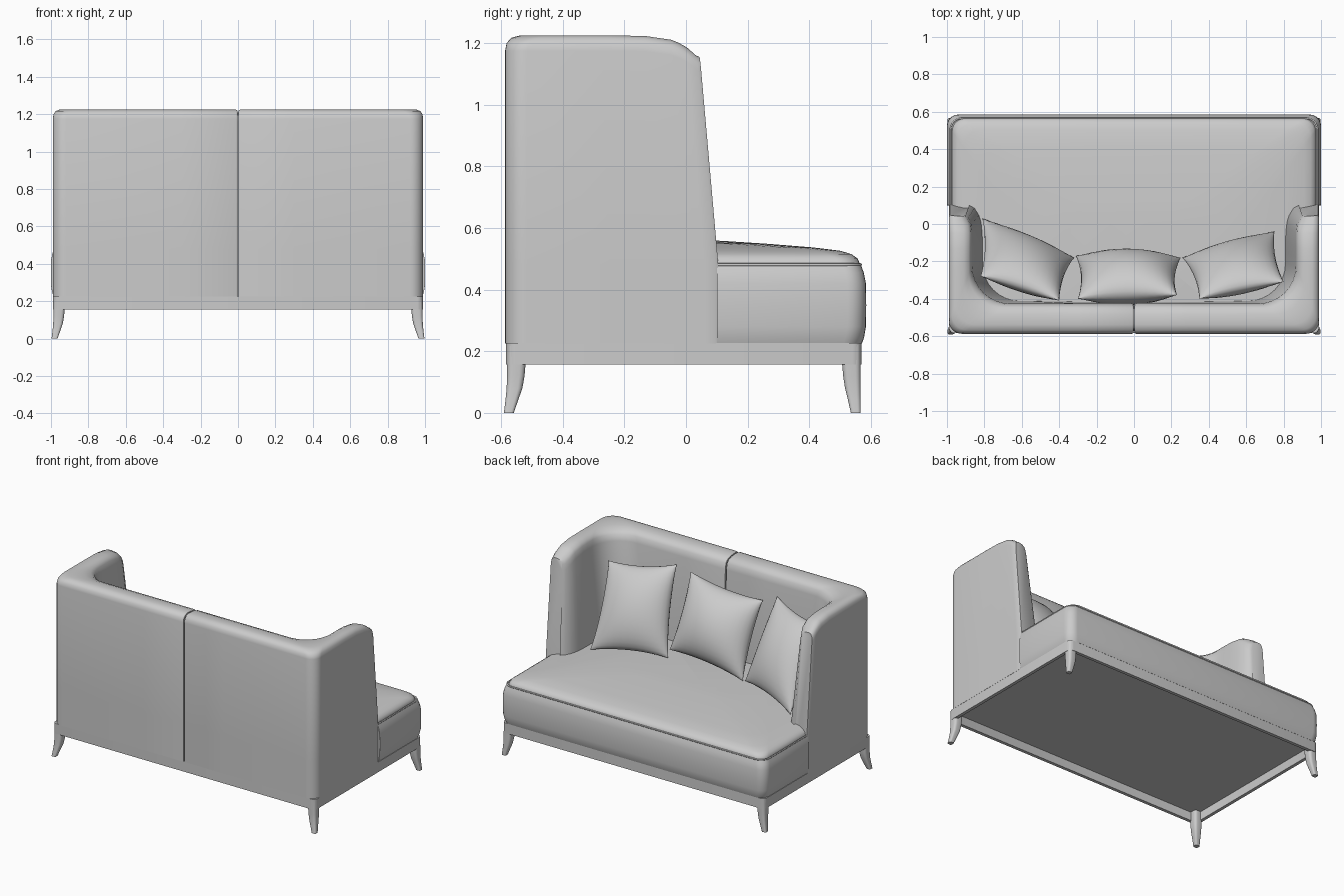
import bpy, bmesh, math
from mathutils import Vector

cube = bpy.data.objects.get("Cube")
if cube:
    bpy.data.objects.remove(cube, do_unlink=True)

GREY = (0.6, 0.6, 0.6, 1)
fabric = bpy.data.materials.new("grey_fabric")
fabric.use_nodes = True
fabric.diffuse_color = GREY
fabric.node_tree.nodes["Principled BSDF"].inputs["Base Color"].default_value = GREY


def finish(name, bm, angle=40):
    bmesh.ops.remove_doubles(bm, verts=bm.verts, dist=0.0002)
    bmesh.ops.recalc_face_normals(bm, faces=bm.faces)
    mesh = bpy.data.meshes.new(name)
    bm.to_mesh(mesh)
    bm.free()
    obj = bpy.data.objects.new(name, mesh)
    bpy.context.collection.objects.link(obj)
    mesh.materials.append(fabric)
    bpy.ops.object.select_all(action='DESELECT')
    obj.select_set(True)
    bpy.context.view_layer.objects.active = obj
    bpy.ops.object.shade_smooth_by_angle(angle=math.radians(angle))


def loft(name, rings, angle=40):
    """Skin closed rings of equal length and cap both ends."""
    bm = bmesh.new()
    rows = [[bm.verts.new(p) for p in ring] for ring in rings]
    for a, b in zip(rows, rows[1:]):
        for i in range(len(a)):
            j = (i + 1) % len(a)
            bm.faces.new((a[i], a[j], b[j], b[i]))
    bm.faces.new(rows[0])
    bm.faces.new(rows[-1])
    finish(name, bm, angle)


def rounded_rect(x0, x1, y0, y1, z, front_r, back_r, steps=6):
    pts = []
    corners = ((x1, y1, front_r, 0), (x0, y1, front_r, 1),
               (x0, y0, back_r, 2), (x1, y0, back_r, 3))
    for x, y, r, quarter in corners:
        cx = x - r if x == x1 else x + r
        cy = y - r if y == y1 else y + r
        for k in range(steps + 1):
            a = (quarter + k / steps) * math.pi / 2
            pts.append((cx + r * math.cos(a), cy + r * math.sin(a), z))
    return pts


def clamp(t):
    return max(0.0, min(1.0, t))


# Wrap-around back and arms: each station is outer, inner bottom, inner top, dip
half = [((.985, .105), (.88, .105), (.90, .10), 0),
        ((.99, .095), (.85, .09), (.885, .085), 0),
        ((.99, .06), (.825, .05), (.87, .05), 0),
        ((.99, .03), (.815, .02), (.867, .02), 0),
        ((.99, 0), (.81, -.01), (.865, 0), 0),
        ((.99, -.1), (.805, -.08), (.865, -.09), 0),
        ((.99, -.25), (.805, -.15), (.865, -.16), 0)]
for k in range(9):
    c, s = math.cos(k * math.pi / 16), math.sin(k * math.pi / 16)
    half.append(((.92 + .07 * c, -.517 - .07 * s),
                 (.605 + .2 * c, -.21 - .2 * s),
                 (.665 + .2 * c, -.225 - .2 * s), 0))
for x, dip in ((.3, 0), (.012, 0), (.004, .004), (.003, .015)):
    half.append(((x, -.587 + dip), (x, -.415 - dip), (x, -.425 - dip), dip))
mirrored = [tuple((-p[0], p[1]) for p in s[:3]) + (s[3],) for s in reversed(half)]


def wall_section(outer, low, top, dip):
    height = 1.225 - dip - 0.07 * clamp((outer[1] + .45) / .55) ** 8
    outer, low, top = Vector(outer), Vector(low), Vector(top)
    pts = [(outer, .225), (outer, .48)]
    for f, drop in ((0, .05), (.03, .025), (.12, .008), (.3, 0),
                    (.65, .004), (.85, .016), (.95, .035), (1, .075)):
        pts.append((outer.lerp(top, f), height - drop))
    pts += [(low, .48), (low, .225)]
    lean = .06 * clamp((outer.y + .4) / .5)
    return [(p.x, p.y - lean * clamp((z - .48) / .68), z) for p, z in pts]


loft("back_and_arms", [wall_section(*s) for s in half + mirrored], 50)

# Base rail as a hollow frame with a recessed bottom panel
bm = bmesh.new()
loops = []
for inset, z in ((0, .226), (0, .157), (.022, .157), (.022, .215)):
    ring = rounded_rect(-.989 + inset, .989 - inset, -.584 + inset, .57 - inset,
                        z, .03, .03, 4)
    loops.append([bm.verts.new(p) for p in ring])
for a, b in zip(loops, loops[1:]):
    for i in range(len(a)):
        j = (i + 1) % len(a)
        bm.faces.new((a[i], a[j], b[j], b[i]))
bm.faces.new(loops[0])
bm.faces.new(loops[-1])
finish("base_rail", bm)

# Splayed tapering legs
for side, sx in (("left", 1), ("right", -1)):
    for end, sy, edge in (("front", 1, .567), ("back", -1, .581)):
        rings = []
        for z, out, width in ((.22, -.001, .062), (.155, 0, .06), (.12, 0, .057),
                              (.08, .001, .051), (.04, .005, .041), (0, .01, .032)):
            xs = sorted((sx * (.987 + out), sx * (.987 + out - width)))
            y_out = edge + (out if sy < 0 else 0)
            ys = sorted((sy * y_out, sy * (y_out - width)))
            rings.append(rounded_rect(*xs, *ys, z, width * .3, width * .3, 4))
        loft(f"{end}_{side}_leg", rings)

# Padded front border of the seat
levels = ((.225, .014), (.245, .007), (.28, .001), (.35, 0), (.42, .001), (.455, .008), (.48, .017))
loft("seat_front_border",
     [rounded_rect(-1 + i, 1 - i, .10, .585 - i, z, .06, .001) for z, i in levels])

# Crowned seat cushion, running back under the arms
crown = ((.47, .018), (.485, .018), (.502, .026), (.515, .045), (.526, .08),
         (.537, .17), (.549, .32), (.558, .46), (.562, .54))
loft("seat_cushion",
     [rounded_rect(-.99 + i, .99 - i, -.45, .582 - i, z, .06 + i * .4, .001) for z, i in crown])

# Piping along the seat edge
path = rounded_rect(-.981, .981, .09, .566, .481, .06, .001)[:14]
path = [(.981, .10, .481)] + path + [(-.981, .10, .481)]
curve = bpy.data.curves.new("seat_piping", 'CURVE')
curve.dimensions = '3D'
curve.bevel_depth = .005
curve.bevel_resolution = 2
spline = curve.splines.new('POLY')
spline.points.add(len(path) - 1)
for point, co in zip(spline.points, path):
    point.co = (*co, 1)
piping = bpy.data.objects.new("seat_piping", curve)
bpy.context.collection.objects.link(piping)
curve.materials.append(fabric)


def pillow(name, low_a, low_b, top_b, top_a, puff, n=16):
    """Puffed pillow spanned between four corners with pinched edges."""
    a, b, c, d = map(Vector, (low_a, low_b, top_b, top_a))
    normal = (c - a).cross(d - b).normalized()
    bm = bmesh.new()
    for side in (1, -1):
        grid = []
        for i in range(n + 1):
            row = []
            for j in range(n + 1):
                u = -math.cos(math.pi * i / n)
                v = -math.cos(math.pi * j / n)
                pu = (u * (1 - .08 * (1 - v * v)) + 1) / 2
                pv = (v * (1 - .08 * (1 - u * u)) + 1) / 2
                p = a.lerp(b, pu).lerp(d.lerp(c, pu), pv)
                bulge = max(0, (1 - u * u) * (1 - v * v)) ** .55
                row.append(bm.verts.new(p + normal * side * puff * bulge))
            grid.append(row)
        for i in range(n):
            for j in range(n):
                bm.faces.new((grid[i][j], grid[i + 1][j], grid[i + 1][j + 1], grid[i][j + 1]))
    finish(name, bm, 60)


# Scatter pillows leaning on the back
pillow("left_pillow", (.75, -.04, .55), (.26, -.18, .57), (.35, -.4, 1.1), (.8, -.31, 1.04), .105)
pillow("middle_pillow", (.25, -.18, .63), (-.31, -.17, .57), (-.3, -.4, 1.03), (.23, -.38, 1.09), .13)
pillow("right_pillow", (-.32, -.18, .57), (-.81, .03, .55), (-.82, -.28, 1.04), (-.4, -.41, 1.08), .105)
